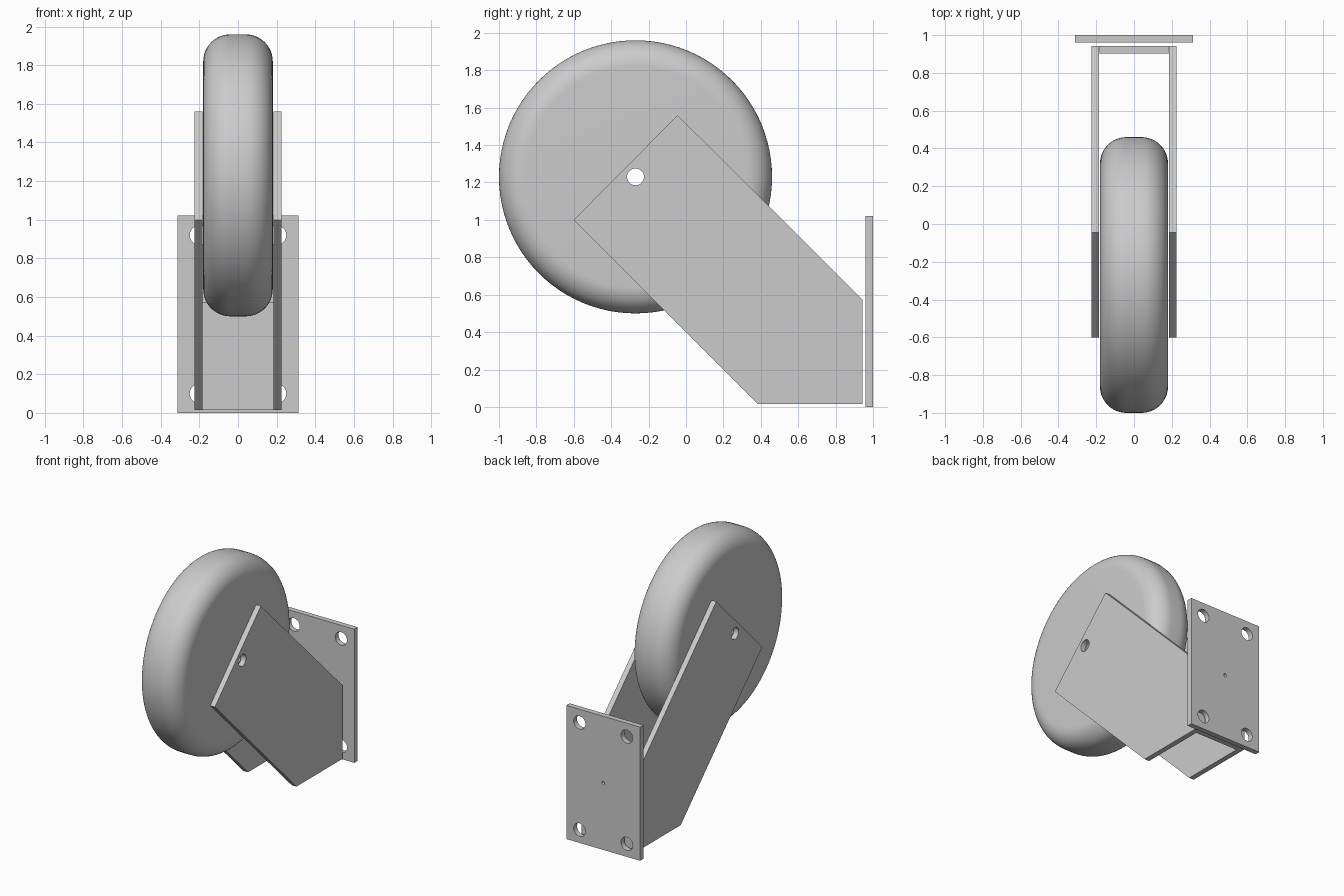
import bpy
import bmesh
from math import cos, sin, pi
from mathutils import Matrix, Vector

cube = bpy.data.objects.get("Cube")
if cube:
    bpy.data.objects.remove(cube, do_unlink=True)

grey = bpy.data.materials.new("plain grey")
grey.use_nodes = True
colour = (0.6, 0.6, 0.6, 1)
grey.diffuse_color = colour
grey.node_tree.nodes["Principled BSDF"].inputs["Base Color"].default_value = colour

AXLE_Y, AXLE_Z, AXLE_R = -0.27, 1.23, 0.045


def add_object(name, mesh):
    obj = bpy.data.objects.new(name, mesh)
    bpy.context.collection.objects.link(obj)
    mesh.materials.clear()
    mesh.materials.append(grey)
    bpy.ops.object.select_all(action='DESELECT')
    obj.select_set(True)
    bpy.context.view_layer.objects.active = obj
    bpy.ops.object.shade_smooth_by_angle(angle=pi / 6)
    return obj


def circle(u, v, radius, count=32):
    return [(u + radius * cos(2 * pi * i / count), v + radius * sin(2 * pi * i / count))
            for i in range(count)]


def plate(name, outline, holes, thickness, u_axis, v_axis, centre):
    """Extruded flat outline with holes, placed on the plane of two axes."""
    curve = bpy.data.curves.new(name, 'CURVE')
    curve.dimensions = '2D'
    curve.fill_mode = 'BOTH'
    curve.extrude = thickness / 2
    for loop in [outline] + holes:
        spline = curve.splines.new('POLY')
        spline.points.add(len(loop) - 1)
        for point, (u, v) in zip(spline.points, loop):
            point.co = (u, v, 0, 1)
        spline.use_cyclic_u = True
    source = bpy.data.objects.new(name + "_outline", curve)
    bpy.context.collection.objects.link(source)
    graph = bpy.context.evaluated_depsgraph_get()
    mesh = bpy.data.meshes.new_from_object(source.evaluated_get(graph))
    bpy.data.objects.remove(source, do_unlink=True)
    bpy.data.curves.remove(curve)

    u_axis, v_axis = Vector(u_axis), Vector(v_axis)
    turn = Matrix((u_axis, v_axis, u_axis.cross(v_axis))).transposed().to_4x4()
    mesh.transform(Matrix.Translation(centre) @ turn)
    bm = bmesh.new()
    bm.from_mesh(mesh)
    bmesh.ops.remove_doubles(bm, verts=bm.verts, dist=1e-5)
    bmesh.ops.recalc_face_normals(bm, faces=bm.faces)
    bm.to_mesh(mesh)
    bm.free()
    mesh.name = name
    return add_object(name, mesh)


def rectangle(half_width, low, high):
    return [(-half_width, low), (half_width, low), (half_width, high), (-half_width, high)]


# Wheel: rounded tyre section with an axle bore, spun about the x axis
RADIUS, HALF, FILLET = 0.73, 0.18, 0.14
section = [(-HALF, AXLE_R)]
for start, side in ((pi, -1), (pi / 2, 1)):
    for i in range(13):
        a = start - i * pi / 24
        section.append((side * (HALF - FILLET) + FILLET * cos(a),
                        RADIUS - FILLET + FILLET * sin(a)))
section.append((HALF, AXLE_R))
bm = bmesh.new()
verts = [bm.verts.new((x, 0, r)) for x, r in section]
edges = [bm.edges.new((verts[i - 1], verts[i])) for i in range(len(verts))]
bmesh.ops.spin(bm, geom=verts + edges, cent=(0, 0, 0), axis=(1, 0, 0),
               angle=2 * pi, steps=96, use_merge=True)
bmesh.ops.remove_doubles(bm, verts=bm.verts, dist=1e-5)
bmesh.ops.recalc_face_normals(bm, faces=bm.faces)
wheel_mesh = bpy.data.meshes.new("wheel")
bm.to_mesh(wheel_mesh)
bm.free()
wheel = add_object("wheel", wheel_mesh)
wheel.location = (0, AXLE_Y, AXLE_Z)

# Fork arms on both sides of the wheel
arm = [(-0.6, 1.0), (0.385, 0.015), (0.943, 0.015), (0.943, 0.575), (-0.045, 1.56)]
for name, side in (("left_arm", 1), ("right_arm", -1)):
    plate(name, arm, [circle(AXLE_Y, AXLE_Z, AXLE_R)], 0.04,
          (0, 1, 0), (0, 0, 1), (side * 0.205, 0, 0))

# Web joining the arms at the back
plate("fork_web", rectangle(0.185, 0.015, 0.575), [], 0.04,
      (1, 0, 0), (0, 0, 1), (0, 0.923, 0))

# Mounting plate with bolt holes and a small pivot hole
holes = [circle(x, z, 0.05) for x in (-0.2, 0.2) for z in (0.1, 0.92)]
holes.append(circle(0, 0.51, 0.013, 16))
plate("mounting_plate", rectangle(0.312, 0, 1.022), holes, 0.04,
      (1, 0, 0), (0, 0, 1), (0, 0.98, 0))
